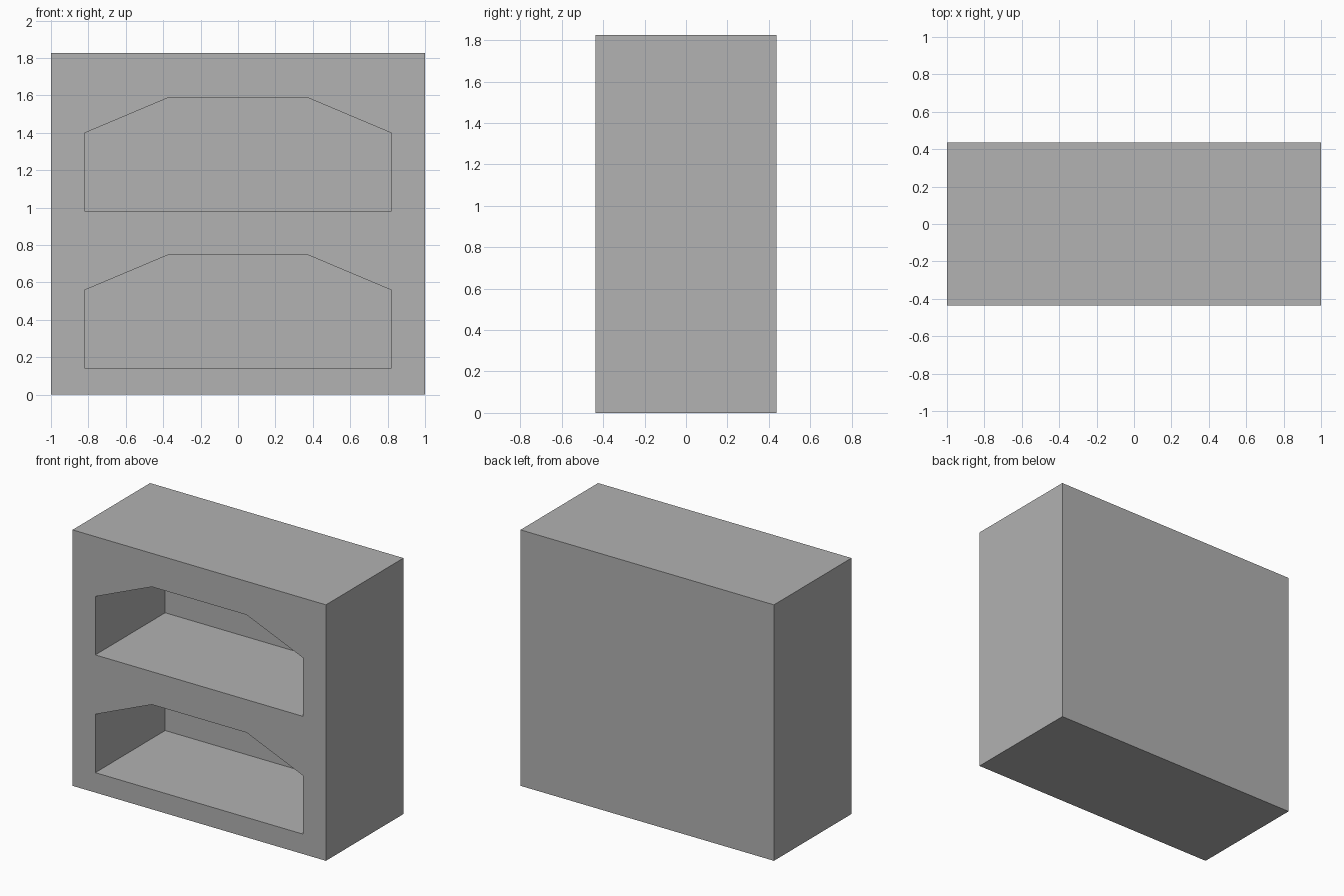
import bpy
import bmesh

WIDTH, DEPTH, HEIGHT = 2.0, 0.874, 1.826
FRONT = -DEPTH / 2
NICHE_DEPTH = 0.787

default = bpy.data.objects.get("Cube")
if default:
    bpy.data.objects.remove(default, do_unlink=True)

grey = bpy.data.materials.new("plain grey")
grey.use_nodes = True
colour = (0.445, 0.445, 0.445, 1)
grey.diffuse_color = colour
grey.node_tree.nodes["Principled BSDF"].inputs["Base Color"].default_value = colour


def prism(name, profile, y0, y1):
    """Extrude an x-z profile from y0 back to y1."""
    bm = bmesh.new()
    face = bm.faces.new([bm.verts.new((x, y0, z)) for x, z in profile])
    side = bmesh.ops.extrude_face_region(bm, geom=[face])["geom"]
    verts = [v for v in side if isinstance(v, bmesh.types.BMVert)]
    bmesh.ops.translate(bm, verts=verts, vec=(0, y1 - y0, 0))
    bmesh.ops.recalc_face_normals(bm, faces=bm.faces)
    mesh = bpy.data.meshes.new(name)
    bm.to_mesh(mesh)
    bm.free()
    mesh.materials.append(grey)
    obj = bpy.data.objects.new(name, mesh)
    bpy.context.collection.objects.link(obj)
    return obj


def mirrored(half):
    """Complete a right-hand outline with its mirror image."""
    return half + [(-x, z) for x, z in reversed(half)]


# Cabinet body
body = prism("shelf_cabinet", mirrored([(WIDTH / 2, 0), (WIDTH / 2, HEIGHT)]),
             FRONT, -FRONT)

# Two niches with chamfered tops, open at the front
niche = [(0.82, 0), (0.82, 0.417), (0.374, 0.605)]
for name, base in (("lower_niche", 0.142), ("upper_niche", 0.982)):
    outline = mirrored([(x, z + base) for x, z in niche])
    cutter = prism(name + "_cutter", outline, FRONT - 0.1, FRONT + NICHE_DEPTH)
    cutter.hide_render = True
    cutter.hide_set(True)
    cut = body.modifiers.new(name, "BOOLEAN")
    cut.operation = "DIFFERENCE"
    cut.solver = "EXACT"
    cut.object = cutter
